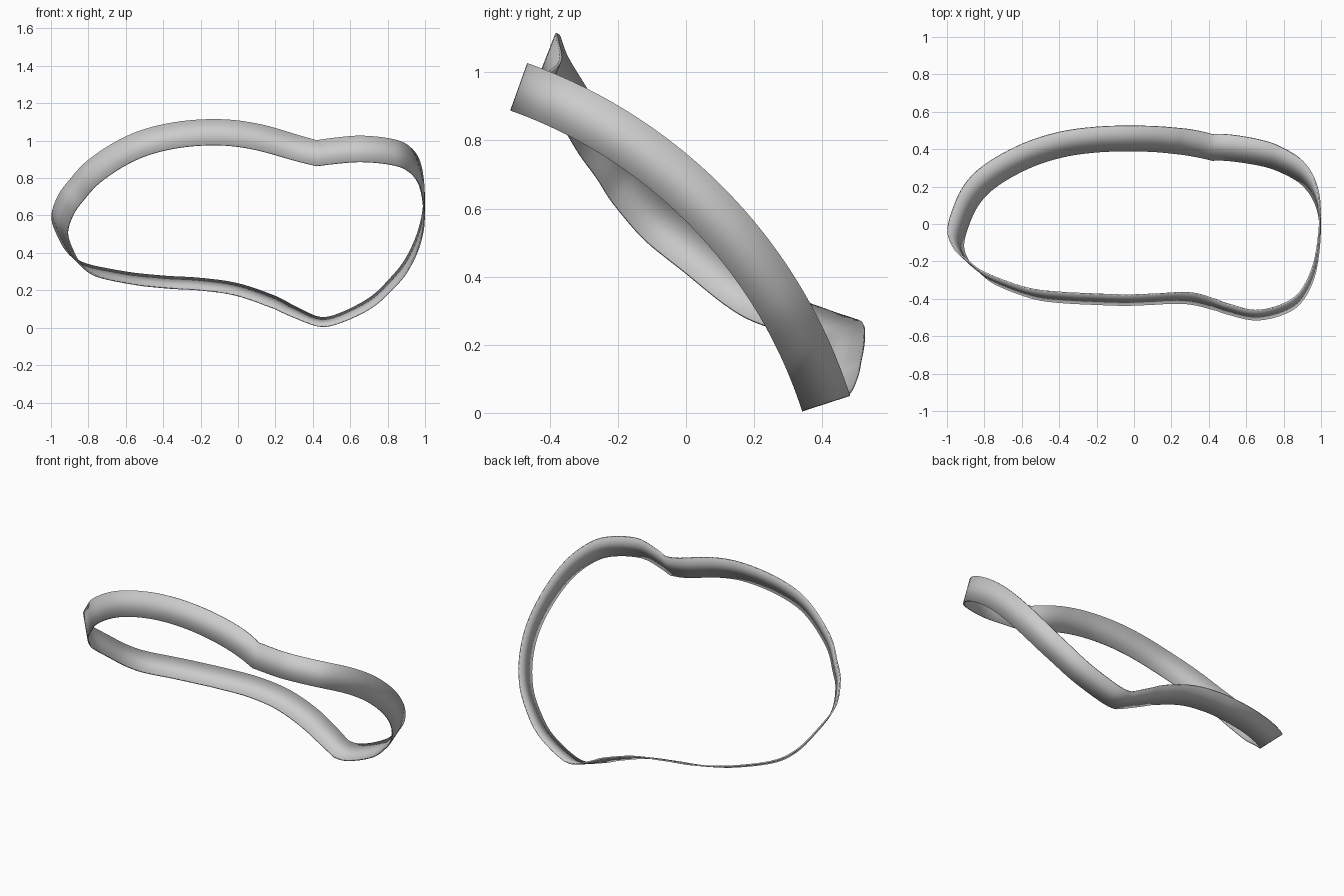
import bpy
import bmesh
from math import sin, cos, sqrt, radians
from mathutils import Vector

cube = bpy.data.objects.get("Cube")
if cube:
    bpy.data.objects.remove(cube, do_unlink=True)

# The band stands on a barrel surface whose axis runs along x
AXIS = Vector((0, -0.98, -0.42))
CREST_X, CREST_R, BULGE = -0.15, 1.648, 1.5
KINK_X, BAND = 0.42, 0.148

# Outline of the outer edge: x and angle around the axis
OUTLINE = [
    (-.995, 47), (-.96, 53), (-.9, 56.7), (-.8, 61.3), (-.6, 65.9), (-.4, 67.8),
    (-.1, 68.6), (.1, 68.2), (.3, 67.2), (.42, 67.8), (.5, 68.9), (.65, 70.3),
    (.8, 68.9), (.9, 65.7), (.97, 58.5), (.995, 47), (.97, 38.4), (.9, 31),
    (.8, 25.7), (.7, 22), (.55, 18.9), (.44, 18), (.3, 19.8), (.2, 21.4),
    (0, 23.5), (-.2, 24.5), (-.4, 25.3), (-.6, 27), (-.8, 30.3), (-.9, 34.2),
    (-.96, 40),
]


def smooth_loop(points, steps):
    """Closed smooth curve through the given points."""
    pts = [Vector(p) for p in points]
    n = len(pts)
    for i in range(n):
        a, b, c, d = (pts[(i + k) % n] for k in (-1, 0, 1, 2))
        for s in range(steps):
            t = s / steps
            yield (b * 2 + (c - a) * t + (a * 2 - b * 5 + c * 4 - d) * t * t
                   + (b * 3 - a - c * 3 + d) * t ** 3) / 2


def barrel(x, degrees):
    """Point on the barrel and the surface direction there."""
    angle = radians(degrees)
    out = Vector((0, cos(angle), sin(angle)))
    edge = min(x, KINK_X)
    radius = CREST_R - BULGE + sqrt(BULGE ** 2 - (edge - CREST_X) ** 2)
    # the lean fades away toward the kink, beyond which the barrel is straight
    fade = min(1, max(0, (KINK_X - x) / 0.25))
    lean = (edge - CREST_X) / BULGE * fade
    normal = out * sqrt(1 - lean * lean) + Vector((lean, 0, 0))
    return AXIS + Vector((x, 0, 0)) + out * radius, normal


# Band: outer edge joined to inner edge
bm = bmesh.new()
rows = []
for x, degrees in smooth_loop(OUTLINE, 6):
    point, normal = barrel(x, degrees)
    rows.append((bm.verts.new(point), bm.verts.new(point - normal * BAND)))
for (a, b), (c, d) in zip(rows, rows[1:] + rows[:1]):
    bm.faces.new((a, b, d, c))
bmesh.ops.recalc_face_normals(bm, faces=bm.faces)
mesh = bpy.data.meshes.new("curved_band")
bm.to_mesh(mesh)
bm.free()

band = bpy.data.objects.new("curved_band", mesh)
bpy.context.collection.objects.link(band)

# Sheet thickness
solid = band.modifiers.new("thickness", "SOLIDIFY")
solid.thickness = 0.008
solid.offset = 0

# Light grey
grey = bpy.data.materials.new("light_grey")
grey.use_nodes = True
colour = (0.6, 0.6, 0.6, 1)
grey.diffuse_color = colour
grey.node_tree.nodes["Principled BSDF"].inputs["Base Color"].default_value = colour
mesh.materials.append(grey)

bpy.context.view_layer.objects.active = band
band.select_set(True)
bpy.ops.object.shade_smooth_by_angle(angle=radians(35))
